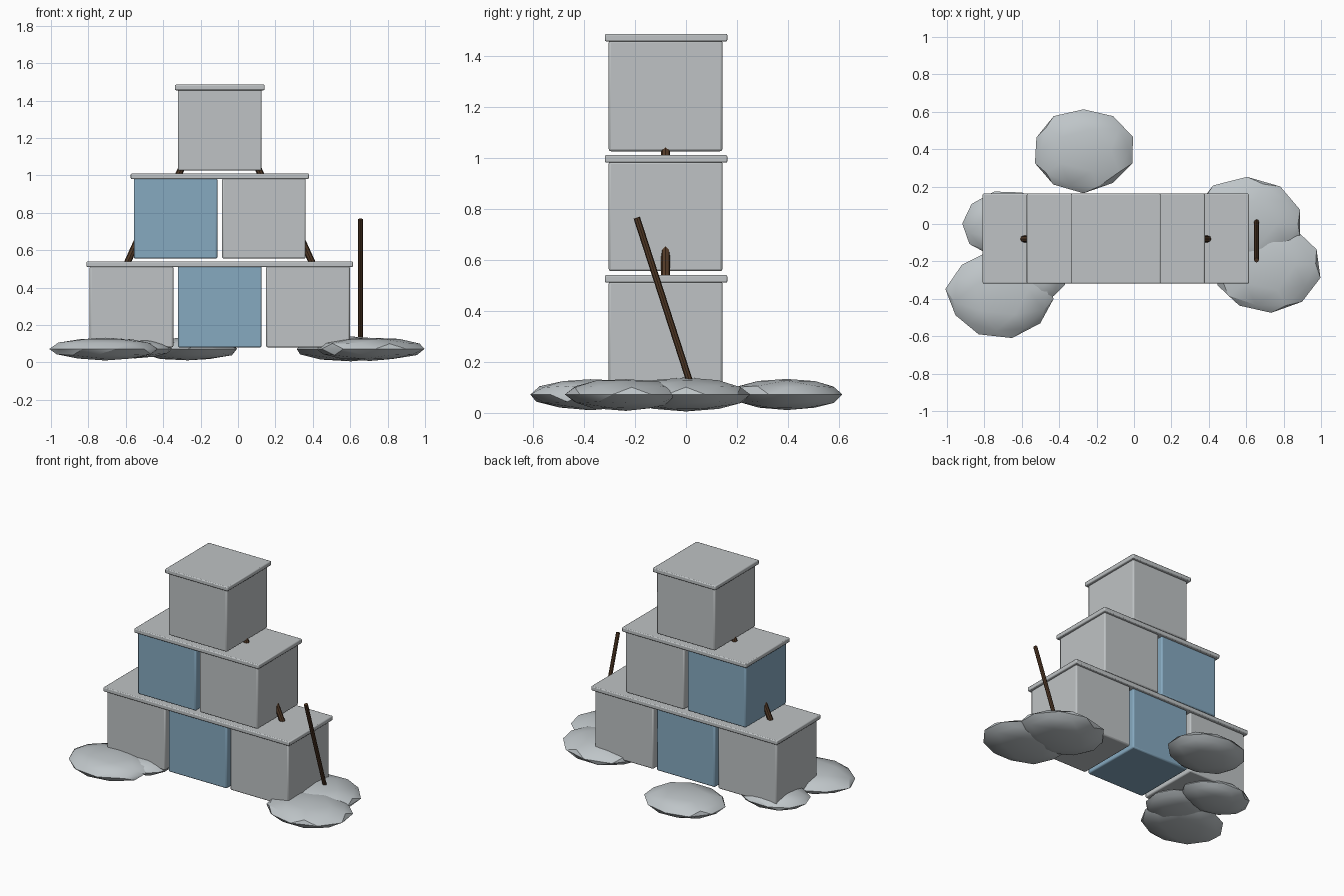
import bpy, math, random
from mathutils import Vector

if "Cube" in bpy.data.objects:
    bpy.data.objects.remove(bpy.data.objects["Cube"])

random.seed(4)


def material(name, rgb):
    m = bpy.data.materials.new(name)
    m.diffuse_color = (*rgb, 1)
    m.use_nodes = True
    m.node_tree.nodes["Principled BSDF"].inputs["Base Color"].default_value = m.diffuse_color
    return m


pale_grey = material("pale_grey", (0.52, 0.545, 0.555))
pale_stone = material("pale_stone", (0.52, 0.56, 0.58))
soft_blue = material("soft_blue", (0.24, 0.40, 0.53))
dark_wood = material("dark_wood", (0.085, 0.042, 0.02))


def finish(ob, name, mat):
    ob.name = name
    ob.data.materials.append(mat)
    bpy.ops.object.shade_smooth_by_angle(angle=math.radians(30))
    return ob


def box(name, lo, hi, mat, bevel):
    lo, hi = Vector(lo), Vector(hi)
    bpy.ops.mesh.primitive_cube_add(size=1, location=(lo + hi) / 2)
    ob = bpy.context.object
    ob.scale = hi - lo
    bpy.ops.object.transform_apply(location=False, rotation=False, scale=True)
    mod = ob.modifiers.new("soft_edges", "BEVEL")
    mod.width, mod.segments = bevel, 2
    return finish(ob, name, mat)


def rod(name, a, b, radius):
    a, b = Vector(a), Vector(b)
    bpy.ops.mesh.primitive_cylinder_add(vertices=8, radius=radius,
                                        depth=(b - a).length, location=(a + b) / 2)
    ob = bpy.context.object
    ob.rotation_euler = (b - a).to_track_quat("Z", "Y").to_euler()
    return finish(ob, name, dark_wood)


def stone(name, x, y, rx, ry, rz=0.063, turn=0):
    bpy.ops.mesh.primitive_ico_sphere_add(subdivisions=2, radius=1,
                                          location=(x, y, 0.072))
    ob = bpy.context.object
    c, s = math.cos(turn), math.sin(turn)
    for v in ob.data.vertices:
        px, py, pz = v.co * random.uniform(0.95, 1.02)
        v.co = ((px * c - py * s) * rx, (px * s + py * c) * ry, pz * rz)
    return finish(ob, name, pale_stone)


# Stacked rows of crates, each row under one shared lid
WIDTH, PITCH, CENTRE = 0.447, 0.472, -0.0975
rows = [(3, 0.08, 0.51, {1}), (2, 0.555, 0.98, {0}), (1, 1.025, 1.455, set())]
for r, (count, z0, z1, blues) in enumerate(rows, 1):
    for i in range(count):
        x = CENTRE + (i - (count - 1) / 2) * PITCH
        box(f"crate_{r}_{i + 1}", (x - WIDTH / 2, -0.303, z0),
            (x + WIDTH / 2, 0.143, z1 + 0.005),
            soft_blue if i in blues else pale_grey, 0.009)
    half = count * PITCH / 2 + 0.004
    box(f"lid_{r}", (CENTRE - half, -0.318, z1), (CENTRE + half, 0.162, z1 + 0.03),
        pale_grey, 0.006)

# Mirrored wooden braces leaning into the upper rows
for side, label in ((-1, "left"), (1, "right")):
    for level, out, z in (("lower", 0.50, 0.52), ("upper", 0.222, 1.0)):
        rod(f"{level}_brace_{label}", (CENTRE + side * out, -0.08, z),
            (CENTRE + side * (out - 0.095), -0.08, z + 0.21), 0.018)

# Leaning pole
rod("leaning_pole", (0.655, 0.025, 0.09), (0.655, -0.193, 0.765), 0.013)

# Flat stones around the base
stone("stone_back", -0.27, 0.395, 0.275, 0.228)
stone("stone_left", -0.675, 0.0, 0.25, 0.185, 0.055, 0.3)
stone("stone_front_left", -0.71, -0.375, 0.295, 0.24, turn=0.2)
stone("stone_under_left", -0.55, -0.24, 0.2, 0.2, 0.05, 0.5)
stone("stone_front_right", 0.705, -0.235, 0.295, 0.245, turn=0.1)
stone("stone_right", 0.605, 0.0, 0.31, 0.255, 0.066)
